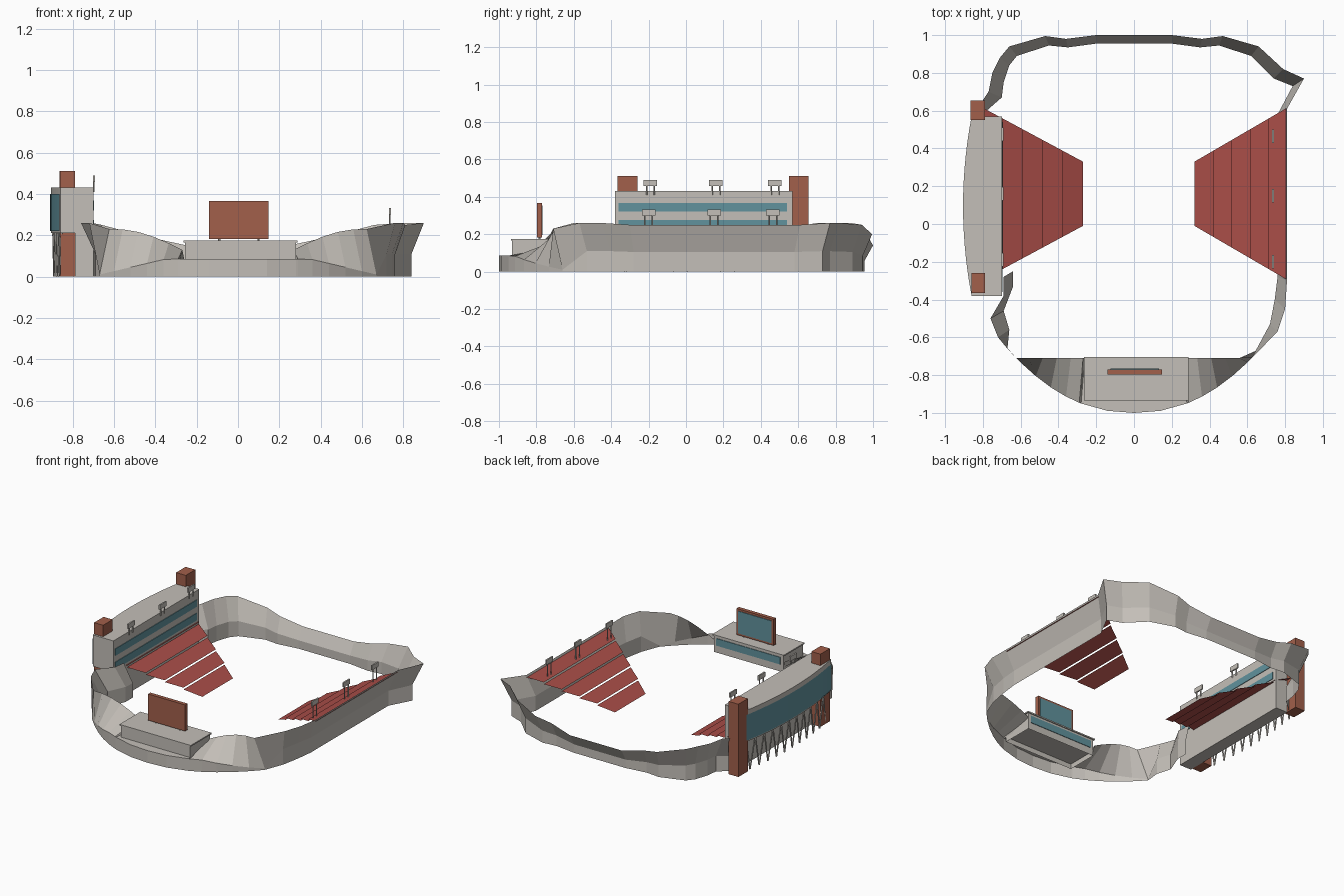
import bpy, bmesh, math
from mathutils import Vector

default_cube = bpy.data.objects.get("Cube")
if default_cube:
    bpy.data.objects.remove(default_cube, do_unlink=True)


def make_material(name, red, green, blue):
    material = bpy.data.materials.new(name)
    material.use_nodes = True
    color = (red, green, blue, 1)
    material.diffuse_color = color
    material.node_tree.nodes["Principled BSDF"].inputs["Base Color"].default_value = color
    return material


concrete = make_material("pale concrete", .55, .52, .48)
seat_red = make_material("seat red", .40, .075, .065)
brick = make_material("brick brown", .36, .115, .07)
glass = make_material("teal glass", .12, .29, .34)


def make_object(name, vertices, faces, material, recalculate=True):
    mesh = bpy.data.meshes.new(name)
    mesh.from_pydata(vertices, [], faces)
    if recalculate:
        bm = bmesh.new()
        bm.from_mesh(mesh)
        bmesh.ops.recalc_face_normals(bm, faces=bm.faces)
        bm.to_mesh(mesh)
        bm.free()
    mesh.materials.append(material)
    obj = bpy.data.objects.new(name, mesh)
    bpy.context.scene.collection.objects.link(obj)
    return obj


def prism(name, outline, bottom, top, material, floor=True):
    """Upright solid from a plan outline; the floor may be left open."""
    count = len(outline)
    vertices = [(x, y, bottom) for x, y in outline] + [(x, y, top) for x, y in outline]
    faces = [(i, (i + 1) % count, (i + 1) % count + count, i + count) for i in range(count)]
    faces.append(tuple(range(count, 2 * count)))
    if floor:
        faces.append(tuple(reversed(range(count))))
    return make_object(name, vertices, faces, material)


def box(name, xs, ys, zs, material, floor=True):
    (left, right), (front, back) = xs, ys
    outline = [(left, front), (right, front), (right, back), (left, back)]
    return prism(name, outline, zs[0], zs[1], material, floor)


def loft(name, rows, material):
    """Sheet joining equal-length rows of points."""
    width = len(rows[0])
    vertices = [point for row in rows for point in row]
    faces = []
    for r in range(len(rows) - 1):
        for c in range(width - 1):
            a = r * width + c
            faces.append((a, a + 1, a + 1 + width, a + width))
    return make_object(name, vertices, faces, material)


def beams(name, segments, radius, material, sides=5):
    """Thin straight rods gathered in one object."""
    vertices, faces = [], []
    for start, end in segments:
        start, end = Vector(start), Vector(end)
        turn = (end - start).to_track_quat('Z', 'Y')
        base = len(vertices)
        for i in range(sides):
            angle = math.tau * i / sides
            offset = turn @ Vector((math.cos(angle) * radius, math.sin(angle) * radius, 0))
            vertices += [start + offset, end + offset]
        for i in range(sides):
            j = (i + 1) % sides
            faces.append((base + 2 * i, base + 2 * j, base + 2 * j + 1, base + 2 * i + 1))
    return make_object(name, vertices, faces, material)


# Outer wall: each station gives base x, base y, rim x, rim y, rim height
back_half = [(.20, .955, .20, 1, .14), (.35, .935, .36, .98, .175),
             (.45, .945, .47, .995, .2), (.62, .89, .66, .94, .25)]
left_back = [(-.66, .84, -.71, .88, .26), (-.69, .75, -.75, .8, .26),
             (-.70, .67, -.77, .7, .26), (-.78, .6, -.81, .64, .25)]
right_side = [(.74, .77, .79, .82, .26), (.84, .73, .9, .77, .26),
              (.76, .58, .81, .61, .25), (.76, -.28, .81, -.3, .25),
              (.745, -.4, .8, -.45, .26), (.72, -.53, .76, -.57, .26)]
left_front = [(-.66, -.56, -.72, -.6, .26), (-.69, -.46, -.76, -.5, .26),
              (-.64, -.33, -.69, -.38, .25), (-.64, -.25, -.69, -.28, .24)]


def wall_row(station):
    bx, by, rx, ry, rim = station
    fold = rim * .42
    return [(bx, by, 0), (bx, by, fold), (rx, ry, rim)]


def front_row(x):
    """Low crescent apron rising inward to the straight front edge."""
    ax = abs(x)
    y = -1 + .82 * ax ** 2.2
    fold = .085 - .075 * max(0, (ax - .35) / .32)
    rise = min(1, max(0, (ax - .26) / .38))
    rim = .115 + .115 * math.sin(rise * math.pi / 2) if ax > .285 else .085
    return [(x, y, 0), (x, y, fold), (x * .93, -.71, rim)]


mirrored = [(-a, b, -c, d, e) for a, b, c, d, e in back_half]
stations = list(reversed(left_back)) + list(reversed(mirrored)) + back_half + right_side
apron = [.67, .6, .52, .44, .36, .29, .28, .14]
apron = apron + [0] + [-x for x in reversed(apron)]
rows = [wall_row(s) for s in stations]
rows += [front_row(x) for x in apron]
rows += [wall_row(s) for s in left_front]
loft("stadium_wall", rows, concrete)


# Seating stands: tilted strips with small vertical gaps between them
def stand(name, inner, outer, strips=5):
    vertices, faces = [], []
    drop = .013

    def edge(t, lift):
        x = inner + (outer - inner) * t
        height = .012 + .225 * t + lift
        return [(x, -.01 - .285 * t, height), (x, .33 + .285 * t, height)]

    for i in range(strips):
        low = edge(i / strips, drop if i else 0)
        high = edge((i + 1) / strips, 0)
        base = len(vertices)
        vertices += low + high
        faces.append((base, base + 1, base + 3, base + 2))
    obj = make_object(name, vertices, faces, seat_red, False)
    # Seats face upward
    for polygon in obj.data.polygons:
        if polygon.normal.z < 0:
            polygon.flip()


stand("left_stand", .32, .81)
stand("right_stand", -.27, -.80)

# Press building with a bowed outer side
FRONT, BACK, INNER = -.38, .57, -.70


def bow(t, push=0):
    y = FRONT + (BACK - FRONT) * t
    return (-.86 - .045 * (1 - (2 * t - 1) ** 2) - push, y)


steps = 14
curve = [bow(i / steps) for i in range(steps + 1)]
prism("press_building", [(INNER, BACK), (INNER, FRONT)] + curve, .21, .43, concrete)
box("press_building_base", (-.79, INNER), (FRONT, BACK), (0, .21), concrete)

# Glazing: one bowed curtain outside and two strips facing the field
curtain = [bow(i / steps, .004) for i in range(steps + 1)]
loft("outer_glazing", [[(x, y, .22), (x, y, .4)] for x, y in curtain], glass)
for label, zs in (("lower", (.225, .275)), ("upper", (.32, .368))):
    box(label + "_window_strip", (INNER, INNER + .004), (-.36, .54), zs, glass)

# Brick stair towers
box("front_tower", (-.86, -.79), (-.365, -.26), (0, .51), brick)
box("back_tower", (-.865, -.79), (.55, .655), (0, .51), brick)

# V-shaped columns under the bowed side
columns = []
bays = 11
for i in range(bays):
    middle = .06 + .88 * i / (bays - 1)
    foot = (*bow(middle, -.015), 0)
    for side in (-1, 1):
        columns.append((foot, (*bow(middle + side * .042, -.01), .215)))
beams("support_columns", columns, .005, concrete)


# Floodlights: a panel on two legs
def floodlight(name, x, y, foot, panel):
    box(name + "_panel", (x - .005, x + .005), (y - .036, y + .036), (panel, panel + .033), concrete)
    legs = [((x, y + s * .02, foot), (x, y + s * .02, panel + .01)) for s in (-1, 1)]
    beams(name + "_legs", legs, .004, concrete)


for i, y in enumerate((-.2, .15, .465)):
    floodlight(f"stand_light_{i}", .735, y, .19, .3)
    floodlight(f"roof_light_{i}", -.697, y + .01, .41, .457)

# Front building, open underneath, with a thin roof and field-side window
box("front_building", (-.257, .28), (-.93, -.71), (.05, .168), concrete, False)
box("front_building_roof", (-.265, .288), (-.935, -.703), (.165, .174), concrete)
box("front_building_window", (-.235, .26), (-.71, -.706), (.1, .15), glass)

# Scoreboard on two posts
box("scoreboard", (-.14, .147), (-.796, -.77), (.183, .367), brick)
box("scoreboard_screen", (-.125, .132), (-.77, -.766), (.197, .353), glass)
beams("scoreboard_posts", [((x, -.783, .17), (x, -.783, .19)) for x in (-.09, .1)], .006, concrete)
